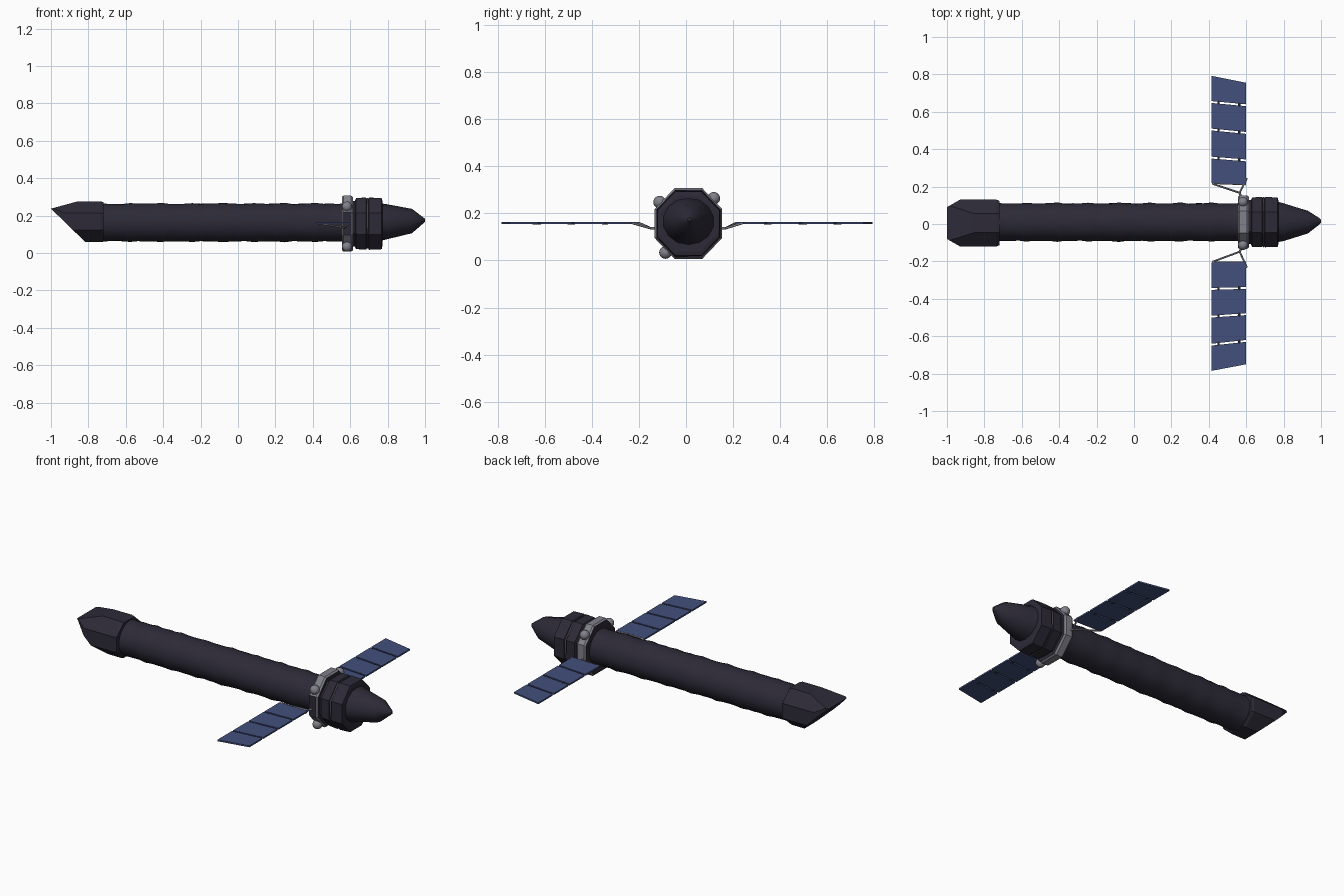
import bpy, bmesh, math, random
from mathutils import Vector

if "Cube" in bpy.data.objects:
    bpy.data.objects.remove(bpy.data.objects["Cube"])

random.seed(4)
CY, CZ = 0.01, 0.16          # body axis


def material(name, rgb):
    m = bpy.data.materials.new(name)
    m.diffuse_color = (*rgb, 1)
    m.use_nodes = True
    m.node_tree.nodes["Principled BSDF"].inputs["Base Color"].default_value = m.diffuse_color
    return m


DARK = material("dark foil", (0.026, 0.023, 0.038))
GREY = material("grey metal", (0.22, 0.22, 0.26))
BLUE = material("solar blue", (0.055, 0.08, 0.2))


def make_object(name, bm, mats, smooth=None):
    bmesh.ops.recalc_face_normals(bm, faces=bm.faces)
    mesh = bpy.data.meshes.new(name)
    bm.to_mesh(mesh)
    bm.free()
    for m in mats:
        mesh.materials.append(m)
    ob = bpy.data.objects.new(name, mesh)
    bpy.context.collection.objects.link(ob)
    if smooth:
        bpy.ops.object.select_all(action='DESELECT')
        ob.select_set(True)
        bpy.context.view_layer.objects.active = ob
        bpy.ops.object.shade_smooth_by_angle(angle=math.radians(smooth))
    return ob


def loft(stations, sides, jitter=0.0):
    """Closed loft along x; stations are (x, centre y, centre z, half y, half z) to the flats."""
    bm = bmesh.new()
    k = 1 / math.cos(math.pi / sides)
    rings = []
    for x, cy, cz, hy, hz in stations:
        ring = []
        for i in range(sides):
            a = 2 * math.pi * (i + 0.5) / sides
            j = k + random.uniform(-jitter, jitter)
            ring.append(bm.verts.new((x, cy + hy * j * math.cos(a), cz + hz * j * math.sin(a))))
        rings.append(ring)
    for r, s in zip(rings, rings[1:]):
        for i in range(sides):
            n = (i + 1) % sides
            bm.faces.new((r[i], r[n], s[n], s[i]))
    bm.faces.new(rings[0])
    bm.faces.new(rings[-1])
    return bm


def cut(bm, point, normal):
    """Slice away the side the normal points to and cap the opening."""
    res = bmesh.ops.bisect_plane(bm, geom=bm.verts[:] + bm.edges[:] + bm.faces[:], dist=1e-5,
                                 plane_co=point, plane_no=normal, clear_outer=True)
    edges = [e for e in res['geom_cut'] if isinstance(e, bmesh.types.BMEdge)]
    bmesh.ops.edgeloop_fill(bm, edges=edges)


def rod(name, points, radius, mat):
    cu = bpy.data.curves.new(name, 'CURVE')
    cu.dimensions = '3D'
    cu.bevel_depth = radius
    cu.bevel_resolution = 1
    cu.use_fill_caps = True
    sp = cu.splines.new('POLY')
    sp.points.add(len(points) - 1)
    for p, co in zip(sp.points, points):
        p.co = (*co, 1)
    cu.materials.append(mat)
    ob = bpy.data.objects.new(name, cu)
    bpy.context.collection.objects.link(ob)


# long foil-wrapped tube with raised seams
st = []
for i in range(33):
    x = -0.74 + 1.32 * i / 32
    r = 0.1 + (0.004 if i % 4 == 0 else 0) + random.uniform(-0.001, 0.001)
    st.append((x, CY, CZ + 0.003, r, r))
make_object("telescope_tube", loft(st, 28, 0.012), [DARK], 40)

# octagonal sunshade with slanted front
bm = loft([(-1.02, 0.005, 0.168, 0.125, 0.108), (-0.735, 0.005, 0.168, 0.125, 0.108),
           (-0.718, 0.005, 0.168, 0.118, 0.104)], 8)
cut(bm, (-1, 0, 0.237), Vector((-0.175, 0, -0.18)).normalized())
cut(bm, (-1, 0, 0.237), Vector((-0.038, 0, 0.14)).normalized())
for s in (-1, 1):
    cut(bm, (-1, 0.005 + s * 0.085, 0), Vector((-0.04, s * 0.07, 0)).normalized())
make_object("sunshade", bm, [DARK])

# octagonal equipment ring, grey rim except on the shaded front side
bm = loft([(0.555, CY, 0.157, 0.136, 0.143), (0.564, CY, 0.157, 0.143, 0.15),
           (0.604, CY, 0.157, 0.143, 0.15), (0.614, CY, 0.157, 0.136, 0.143)], 8)
bmesh.ops.recalc_face_normals(bm, faces=bm.faces)
for f in bm.faces:
    if abs(f.normal.x) > 0.95 or f.normal.y < -0.9:
        f.material_index = 1
make_object("equipment_ring", bm, [GREY, DARK])

# service module: neck and stepped octagonal body
make_object("service_module", loft([
    (0.60, CY, 0.157, 0.118, 0.122), (0.625, CY, 0.157, 0.118, 0.122),
    (0.632, CY, 0.157, 0.132, 0.136), (0.685, CY, 0.157, 0.134, 0.139),
    (0.688, CY, 0.157, 0.128, 0.133), (0.696, CY, 0.157, 0.128, 0.133),
    (0.70, CY, 0.157, 0.134, 0.139), (0.768, CY, 0.157, 0.132, 0.137),
    (0.772, CY, 0.157, 0.115, 0.12)], 8, 0.008), [DARK])

# rear cone
make_object("rear_cone", loft([
    (0.765, CY, 0.166, 0.108, 0.098), (0.80, CY, 0.167, 0.1, 0.09),
    (0.93, CY, 0.17, 0.06, 0.063), (0.99, 0.014, 0.174, 0.018, 0.016),
    (1.0, 0.015, 0.175, 0.008, 0.008)], 14, 0.02), [DARK], 35)

# small spherical tanks on the ring
for i, (y, z) in enumerate([(-0.112, 0.248), (0.118, 0.264), (-0.087, 0.034)]):
    bm = bmesh.new()
    bmesh.ops.create_uvsphere(bm, u_segments=16, v_segments=10, radius=0.027)
    bmesh.ops.translate(bm, verts=bm.verts, vec=(0.583, y, z))
    make_object(f"tank_{i + 1}", bm, [GREY], 60)

# thin cable runs on the module
for s in (-1, 1):
    rod("module_cable", [(0.692, CY + s * 0.132, 0.13), (0.692, CY + s * 0.132, 0.21),
                         (0.692, CY + s * 0.057, 0.293)], 0.003, GREY)

# solar wings: gap lines given as y at the inner and rear panel edges
X0, X1 = 0.415, 0.6
wings = {"back": (1, [(0.215, 0.208), (0.355, 0.34), (0.505, 0.487), (0.652, 0.635), (0.797, 0.76)]),
         "front": (-1, [(0.202, 0.202), (0.347, 0.342), (0.495, 0.482), (0.645, 0.625), (0.79, 0.755)])}
for side, (s, lines) in wings.items():
    for n, (a, b) in enumerate(zip(lines, lines[1:])):
        g = 0.005
        bm = bmesh.new()
        corners = [(X0, a[0] + g), (X1, a[1] + g), (X1, b[1] - g), (X0, b[0] - g)]
        f = bm.faces.new([bm.verts.new((x, s * y, 0.155)) for x, y in corners])
        up = bmesh.ops.extrude_face_region(bm, geom=[f])['geom']
        bmesh.ops.translate(bm, vec=(0, 0, 0.009),
                            verts=[v for v in up if isinstance(v, bmesh.types.BMVert)])
        make_object(f"{side}_solar_panel_{n + 1}", bm, [BLUE])
        # hinges across each gap
        if n:
            for t in (0.2, 0.8):
                y = s * (a[0] + (a[1] - a[0]) * t)
                x = X0 + (X1 - X0) * t
                rod(f"{side}_hinge", [(x, y - 0.012, 0.159), (x, y + 0.012, 0.159)], 0.006, DARK)
    # forked wing bracket
    root = (0.565, s * (0.167 if s > 0 else 0.148), 0.136)
    inner = lines[0][0]
    rod(f"{side}_root_pin", [(0.58, s * 0.12, 0.14), root], 0.006, GREY)
    rod(f"{side}_strut_long", [root, (0.42, s * inner, 0.16)], 0.005, GREY)
    rod(f"{side}_strut_short", [root, (0.603, s * (inner + 0.03), 0.16)], 0.005, GREY)
    rod(f"{side}_root_bar", [(0.418, s * (inner + 0.003), 0.16),
                             (0.6, s * (lines[0][1] + 0.003), 0.16)], 0.004, GREY)
